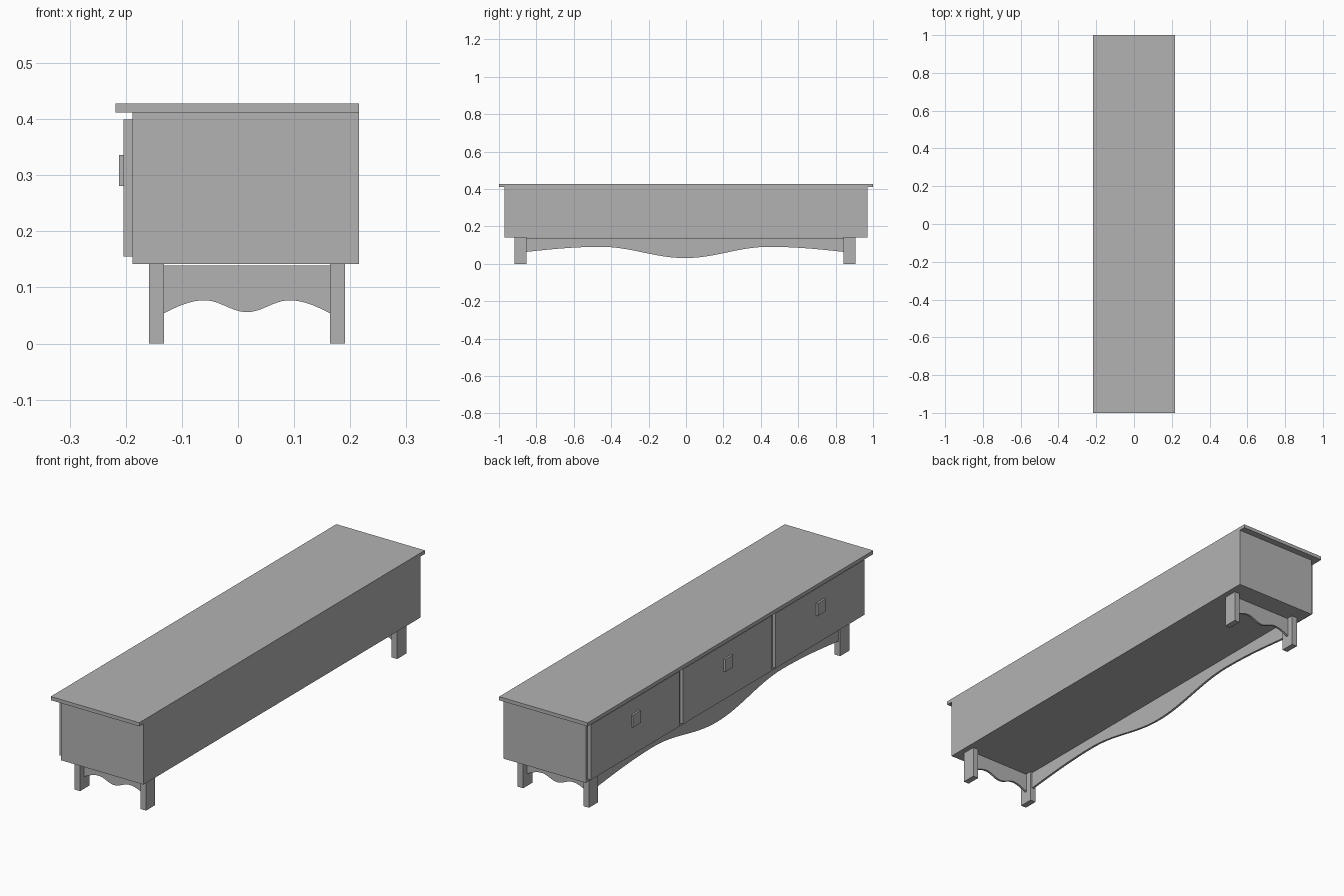
import bpy, bmesh
from math import cos, pi
from mathutils import Vector

cube = bpy.data.objects.get("Cube")
if cube:
    bpy.data.objects.remove(cube, do_unlink=True)

grey = bpy.data.materials.new("plain grey")
grey.use_nodes = True
grey.diffuse_color = (0.45, 0.45, 0.45, 1)
grey.node_tree.nodes["Principled BSDF"].inputs["Base Color"].default_value = grey.diffuse_color


def finish(name, bm):
    bmesh.ops.recalc_face_normals(bm, faces=bm.faces[:])
    mesh = bpy.data.meshes.new(name)
    bm.to_mesh(mesh)
    bm.free()
    mesh.materials.append(grey)
    obj = bpy.data.objects.new(name, mesh)
    bpy.context.collection.objects.link(obj)
    return obj


def box(name, x, y, z):
    """Box from a (low, high) pair on each axis."""
    low, high = (Vector(c) for c in zip(x, y, z))
    bm = bmesh.new()
    bmesh.ops.create_cube(bm, size=1)
    bmesh.ops.scale(bm, vec=high - low, verts=bm.verts)
    bmesh.ops.translate(bm, vec=(low + high) / 2, verts=bm.verts)
    return finish(name, bm)


def wave(s, peak_at, valley, peak, end):
    """Lower edge height: valley in the middle, a hump on each side."""
    s = abs(s)
    if s < peak_at:
        return valley + (peak - valley) * (1 - cos(pi * s / peak_at)) / 2
    return peak - (peak - end) * (1 - cos(pi / 2 * (s - peak_at) / (1 - peak_at)))


def apron(name, start, end, thickness, shape, steps=48, top=0.139):
    """Thin upright board with a wavy lower edge between two floor points."""
    start, end = Vector(start), Vector(end)
    bm = bmesh.new()
    rows = []
    for i in range(steps + 1):
        p = start.lerp(end, i / steps)
        low = wave(2 * i / steps - 1, *shape)
        rows.append([bm.verts.new((p.x, p.y, z)) for z in (low, top)])
    for (a, b), (c, d) in zip(rows, rows[1:]):
        bm.faces.new((a, c, d, b))
    side = (end - start).cross(Vector((0, 0, 1))).normalized() * thickness
    bmesh.ops.translate(bm, vec=-side / 2, verts=bm.verts)
    out = bmesh.ops.extrude_face_region(bm, geom=bm.faces[:], use_keep_orig=True)
    moved = [v for v in out["geom"] if isinstance(v, bmesh.types.BMVert)]
    bmesh.ops.translate(bm, vec=side, verts=moved)
    obj = finish(name, bm)
    bpy.context.view_layer.objects.active = obj
    bpy.ops.object.select_all(action='DESELECT')
    obj.select_set(True)
    bpy.ops.object.shade_smooth_by_angle()
    return obj


# Carcass and overhanging top
box("cabinet_body", (-0.188, 0.216), (-0.97, 0.97), (0.142, 0.412))
box("top_board", (-0.218, 0.216), (-1, 1), (0.412, 0.428))

# Three drawers with square knobs on the -x side
for label, y in (("right", -0.647), ("middle", 0), ("left", 0.647)):
    box(f"drawer_front_{label}", (-0.204, -0.188), (y - 0.311, y + 0.311), (0.155, 0.399))
    box(f"drawer_knob_{label}", (-0.2125, -0.204), (y - 0.027, y + 0.027), (0.281, 0.336))

# Legs, with a wavy apron across each end
LEG_X = {"drawer_side": (-0.159, -0.132), "plain_side": (0.164, 0.191)}
LEG_Y = {"front": (-0.917, -0.853), "back": (0.842, 0.906)}
for end, y in LEG_Y.items():
    for side, x in LEG_X.items():
        box(f"leg_{end}_{side}", x, y, (0, 0.142))
    mid = sum(y) / 2
    apron(f"end_apron_{end}", (-0.132, mid, 0), (0.164, mid, 0), 0.01,
          (0.51, 0.056, 0.077, 0.054))

# Long apron under the drawers only
apron("drawer_side_apron", (-0.1455, -0.853, 0), (-0.1455, 0.842, 0), 0.01,
      (0.53, 0.031, 0.091, 0.064), steps=64)
